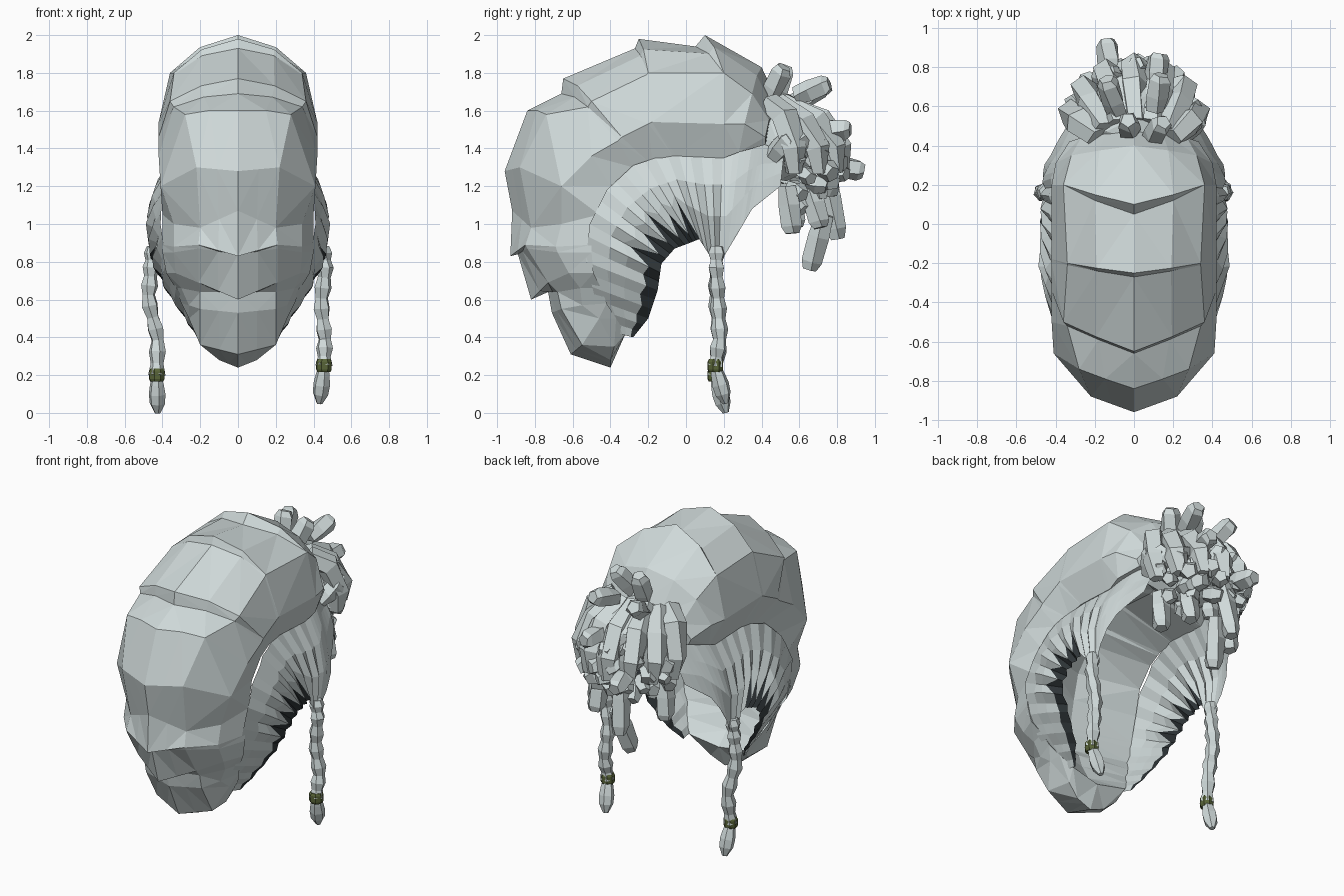
import bpy, bmesh, math, random
from mathutils import Vector

random.seed(7)
cube = bpy.data.objects.get("Cube")
if cube:
    bpy.data.objects.remove(cube, do_unlink=True)


def material(name, rgb):
    mat = bpy.data.materials.new(name)
    mat.use_nodes = True
    mat.diffuse_color = (*rgb, 1)
    mat.node_tree.nodes["Principled BSDF"].inputs["Base Color"].default_value = (*rgb, 1)
    return mat


HAIR = material("pale_grey_hair", (.63, .7, .7))
DARK = material("dark_gaps", (.03, .038, .042))
OLIVE = material("olive_bead", (.10, .13, .04))


def finish(bm, name, *mats):
    bmesh.ops.recalc_face_normals(bm, faces=bm.faces)
    mesh = bpy.data.meshes.new(name)
    bm.to_mesh(mesh)
    bm.free()
    for mat in mats:
        mesh.materials.append(mat)
    obj = bpy.data.objects.new(name, mesh)
    bpy.context.collection.objects.link(obj)
    return obj


def loft(bm, rings):
    """Skin a row of closed rings and cap both ends."""
    loops = [[bm.verts.new(p) for p in ring] for ring in rings]
    for a, b in zip(loops, loops[1:]):
        for i in range(len(a)):
            j = (i + 1) % len(a)
            bm.faces.new((a[i], a[j], b[j], b[i]))
    bm.faces.new(loops[0])
    bm.faces.new(loops[-1])


def tube(bm, path, radii, sides=6, twist=0):
    """Faceted lock of hair following a path."""
    path = [Vector(p) for p in path]
    rings = []
    for k, p in enumerate(path):
        along = path[min(k + 1, len(path) - 1)] - path[max(k - 1, 0)]
        side = along.cross(Vector((.3, 1, .2))).normalized()
        up = side.cross(along).normalized()
        angles = [twist * k + math.tau * s / sides for s in range(sides)]
        rings.append([p + (side * math.cos(a) + up * math.sin(a)) * radii[k] for a in angles])
    loft(bm, rings)


def sample(points, t):
    """Point at fraction t of a polyline."""
    f = t * (len(points) - 1)
    i = min(int(f), len(points) - 2)
    return Vector(points[i]).lerp(Vector(points[i + 1]), f - i)


# Swept-up hair mass: four rails from the nape tip over the crown, with overlapping tiers
ridge = [(-.4, .24), (-.61, .31), (-.71, .53), (-.73, .64), (-.82, .6), (-.89, .84), (-.93, .83),
         (-.92, 1.07), (-.96, 1.28), (-.84, 1.6), (-.66, 1.69), (-.65, 1.77), (-.27, 1.93),
         (-.25, 1.98), (.05, 1.94), (.1, 2), (.4, 1.83), (.5, 1.62)]
shoulder = [(.1, -.4, .28), (.2, -.55, .36), (.2, -.66, .55), (.2, -.68, .64), (.21, -.73, .69),
            (.21, -.84, .87), (.21, -.85, .89), (.2, -.82, .98), (.22, -.88, 1.3), (.28, -.74, 1.58),
            (.34, -.52, 1.62), (.36, -.5, 1.65), (.34, -.21, 1.79), (.34, -.2, 1.8),
            (.36, .19, 1.8), (.36, .2, 1.8), (.32, .35, 1.69), (.27, .44, 1.55)]
flank = [(.18, -.38, .35), (.26, -.46, .5), (.26, -.55, .57), (.3, -.56, .66), (.33, -.62, .74),
         (.34, -.68, .85), (.34, -.69, .88), (.34, -.66, 1), (.41, -.66, 1.2), (.42, -.5, 1.36),
         (.42, -.36, 1.44), (.42, -.34, 1.46), (.42, -.2, 1.53), (.42, -.18, 1.54),
         (.42, .18, 1.53), (.42, .2, 1.53), (.4, .31, 1.53), (.33, .42, 1.46)]
hem = [(.2, -.32, .42), (.26, -.37, .5), (.3, -.42, .58), (.33, -.45, .66), (.38, -.49, .74),
       (.4, -.5, .85), (.4, -.5, .89), (.4, -.46, 1.05), (.38, -.4, 1.2), (.36, -.28, 1.3),
       (.35, -.2, 1.33), (.35, -.18, 1.34), (.35, -.07, 1.36), (.35, -.05, 1.36), (.35, .17, 1.35),
       (.35, .2, 1.35), (.36, .28, 1.38), (.31, .42, 1.42)]
rings = []
for r, s, f, h in zip(ridge, shoulder, flank, hem):
    top = Vector((0, *r))
    inside = Vector((0, h[1], h[2])).lerp(top, .2)
    half = [Vector(p) for p in (s, f, h)]
    swell = max(0, top.z - 1.4) * .06
    half.insert(0, top.lerp(half[0], .5) + Vector((swell * .6, 0, swell)))
    other = [Vector((-p.x, p.y, p.z)) for p in reversed(half)]
    rings.append([top, *half, inside, *other])
bm = bmesh.new()
loft(bm, rings)
bmesh.ops.triangulate(bm, faces=bm.faces, quad_method='SHORT_EDGE')
finish(bm, "swept_hair_mass", HAIR)

# Combed side panels fanning towards the ears, with dark gaps at the hairline
outer = [(-.36, .42), (-.48, .6), (-.53, .8), (-.51, 1), (-.42, 1.18), (-.28, 1.31), (-.1, 1.37),
         (.08, 1.38), (.25, 1.38), (.35, 1.42), (.42, 1.42), (.52, 1.38)]
hairline = [(-.28, .4), (-.2, .5), (-.15, .65), (-.13, .79), (-.06, .87), (.02, .9), (.07, .92),
            (.14, .81), (.19, .81), (.28, .96), (.35, 1.08), (.5, 1.2)]
widths = [(.22, .4), (.28, .5), (.38, .65), (.45, .8), (.475, 1), (.45, 1.14), (.4, 1.28), (.33, 1.38)]


def panel_width(y, z):
    x = widths[0][0]
    for (xa, za), (xb, zb) in zip(widths, widths[1:]):
        if z >= za:
            x = xa + (xb - xa) * min(1, (z - za) / (zb - za))
    return x - max(0, y - .25) * .35 - max(0, -y - .25) * .25


COLUMNS = 33
for side, name in ((1, "left"), (-1, "right")):
    bm = bmesh.new()
    grid = []
    for c in range(COLUMNS + 1):
        t = c / COLUMNS
        a, b = sample(outer, t), sample(hairline, t)
        gap = .03
        if t < .25:
            gap = .22 if c % 2 else .16
        elif t < .54:
            gap = random.uniform(.35, .6) if c % 2 else .1
        column = []
        for row in (0, .3, .6 - gap * .3, 1 - gap, 1):
            y, z = a.lerp(b, row)
            depth = .006 if t < .2 else .014 if t < .7 else 0
            groove = depth * (-1) ** c * math.sin(row * 2.4)
            column.append(bm.verts.new((side * (panel_width(y, z) + groove), y, z)))
        grid.append(column)
    for c in range(COLUMNS):
        for r in range(4):
            face = bm.faces.new((grid[c][r], grid[c + 1][r], grid[c + 1][r + 1], grid[c][r + 1]))
            face.material_index = int(r == 3 and c / COLUMNS < .54)
    finish(bm, name + "_combed_panel", HAIR, DARK)

# Braids with a bead and a loose tuft
braids = {
    "left": [(.45, .165, .88), (.462, .16, .76), (.44, .17, .58), (.46, .18, .4), (.455, .155, .25)],
    "right": [(-.45, .165, .88), (-.46, .16, .76), (-.475, .16, .6), (-.425, .18, .4), (-.43, .155, .2)],
}
for name, path in braids.items():
    bm = bmesh.new()
    steps = 13
    tube(bm, [sample(path, k / steps) for k in range(steps + 1)],
         [.046 if k % 2 else .034 for k in range(steps + 1)], 6, .1)
    finish(bm, name + "_braid", HAIR)
    end = Vector(path[-1])
    bm = bmesh.new()
    tube(bm, [end + Vector((0, 0, dz)) for dz in (.034, .02, -.02, -.034)], [.036, .043, .043, .036], 8)
    finish(bm, name + "_bead", OLIVE)
    bm = bmesh.new()
    lean = -.006 if name == "left" else .001
    tuft = [end + Vector((lean * k, .014 * k, -.05 * k)) for k in range(5)]
    tube(bm, tuft, [.026, .038, .046, .042, .016], 6)
    finish(bm, name + "_tuft", HAIR)

# Gathered hair under the curls, tapering away from the crown
bm = bmesh.new()
bmesh.ops.create_icosphere(bm, subdivisions=2, radius=1)
for v in bm.verts:
    taper = 1 - .25 * v.co.y
    v.co = Vector((v.co.x * .28 * taper, .55 + v.co.y * .23, 1.45 + v.co.z * .22 * taper))
    v.co += Vector([random.uniform(-.02, .02) for axis in range(3)])
finish(bm, "gathered_hair", HAIR)

# Thick locks fanning from the crown over the gathered hair
bm = bmesh.new()
FAN = 7
for k in range(FAN):
    a = math.pi * (k + .5) / FAN
    sx, sy = math.cos(a), math.sin(a)
    path = [(sx * .2, .42 + sy * .1, 1.64), (sx * .29, .47 + sy * .24, 1.56 + random.uniform(-.04, .04)),
            (sx * .33, .5 + sy * .31, 1.4), (sx * .31, .5 + sy * .32, 1.27)]
    tube(bm, path, [.06, .075, .07, .045], 5, .3)
finish(bm, "fanned_locks", HAIR)

# Stubby chunky curls in a loose bunch
bm = bmesh.new()
COUNT = 32
for k in range(COUNT):
    height = .4 - 1.3 * k / COUNT
    angle = math.pi * (.02 + .96 * ((k * .618) % 1))
    flat = math.sqrt(1 - height * height)
    out = Vector((flat * math.cos(angle), flat * math.sin(angle), height))
    root = Vector((out.x * .28, .52 + out.y * .27, 1.35 + out.z * .25))
    drift = Vector([random.uniform(-.9, .9) for axis in range(3)])
    step = (out + drift).normalized() * random.uniform(.045, .065)
    size = random.uniform(.045, .066)
    tube(bm, [root - step * .6, root + step * .4, root + step * 1.4],
         [size * .75, size, size * .7], 5, .2)
finish(bm, "curls", HAIR)

# Longer loose locks: upright on top, hanging below
bm = bmesh.new()
locks = [
    ((.08, .42, 1.66), (.15, .52, 1.83)), ((-.02, .45, 1.62), (-.03, .53, 1.84)),
    ((.1, .58, 1.68), (.14, .76, 1.74)), ((-.08, .55, 1.62), (-.14, .74, 1.74)),
    ((-.12, .76, 1.32), (-.14, .94, 1.28)), ((.1, .7, 1.5), (.13, .87, 1.5)),
    ((-.06, .74, 1.3), (-.08, .8, .92)), ((-.02, .74, 1.05), (-.06, .65, .76)),
    ((.14, .66, 1.2), (.16, .71, .98)), ((.25, .54, 1.2), (.26, .56, .95)),
    ((-.24, .55, 1.22), (-.25, .58, .98)), ((.26, .46, 1.36), (.34, .56, 1.46)),
]
for a, b in locks:
    a, b = Vector(a), Vector(b)
    tube(bm, [a, a.lerp(b, .4), a.lerp(b, .85), b], [.05, .06, .058, .04], 5, .2)
finish(bm, "loose_locks", HAIR)
